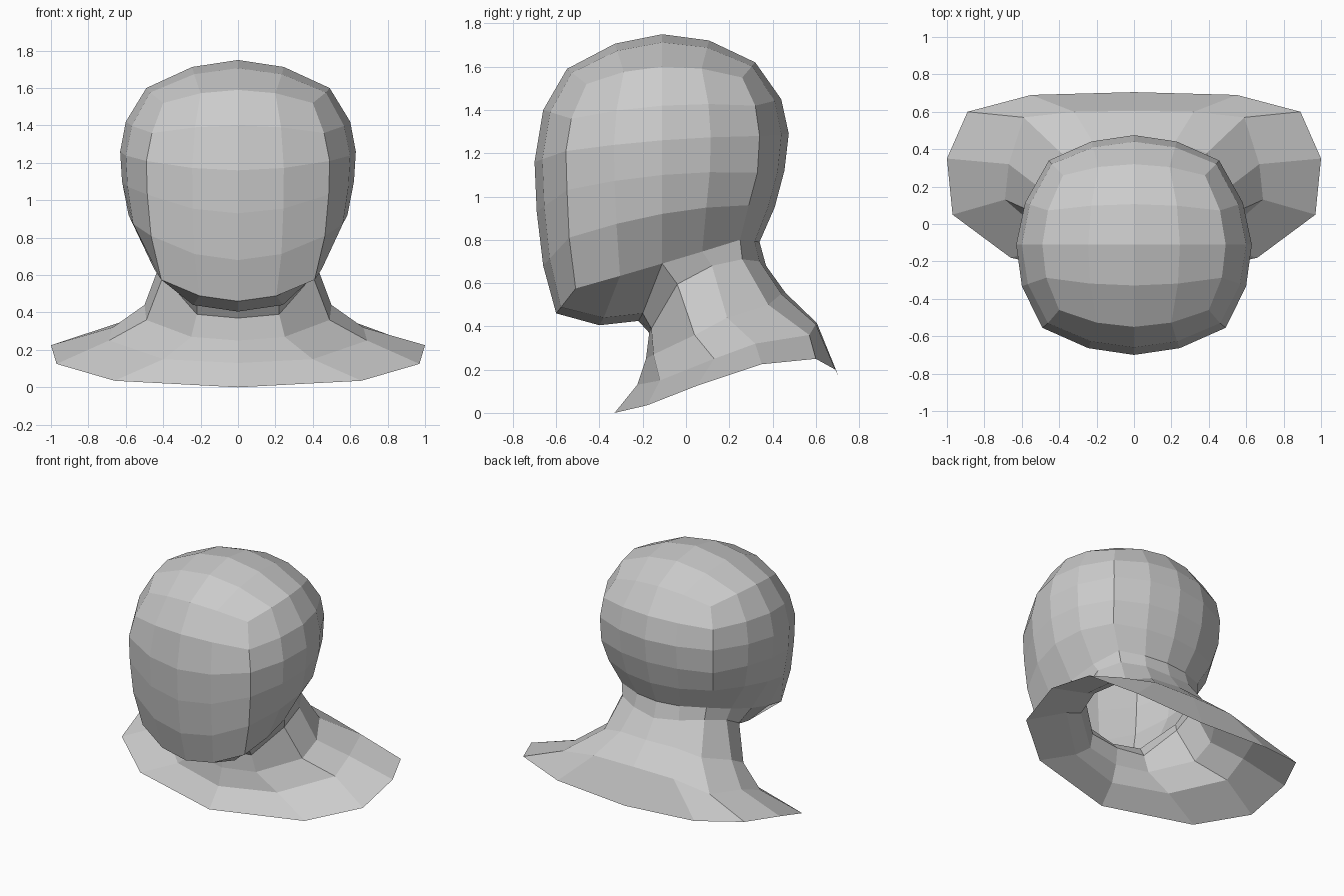
import bpy, bmesh
from mathutils import Vector

if "Cube" in bpy.data.objects:
    bpy.data.objects.remove(bpy.data.objects["Cube"])

bm = bmesh.new()
verts = {}


def vert(p, side=1):
    """Mirrored, shared vertex."""
    key = (round(p[0] * side, 4), round(p[1], 4), round(p[2], 4))
    if key not in verts:
        verts[key] = bm.verts.new(key)
    return verts[key]


def face(*pts):
    """Make a quad on both halves."""
    bm.faces.new([vert(p) for p in pts])
    bm.faces.new([vert(p, -1) for p in reversed(pts)])


def skin(rows):
    for a, b in zip(rows, rows[1:]):
        for i in range(len(a) - 1):
            face(a[i], b[i], b[i + 1], a[i + 1])


def curve(a, b, c, t):
    """Quadratic through a, b, c at t = -1, 0, 1."""
    return a * (t * (t - 1) / 2) + b * (1 - t * t) + c * (t * (t + 1) / 2)


def flip(p):
    return Vector((-p.x, p.y, p.z))


# Head levels, crown to jaw: front centre y z, front corner x y z,
# side x z, rear corner x y z, rear centre y z
levels = [
    (-.55, 1.59, .40, -.46, 1.52, .49, 1.60, .38, .26, 1.55, .32, 1.62),
    (-.66, 1.40, .46, -.53, 1.36, .60, 1.42, .44, .32, 1.42, .44, 1.45),
    (-.70, 1.16, .49, -.555, 1.21, .63, 1.26, .455, .34, 1.28, .475, 1.29),
    (-.69, .93, .485, -.55, 1.03, .62, 1.10, .45, .33, 1.11, .455, 1.12),
    (-.66, .68, .465, -.54, .81, .585, .92, .42, .29, .96, .41, .95),
    (-.60, .46, .41, -.51, .575, .45, .69, .34, .25, .80, .34, .79),
]
rings = []
for fy, fz, cx, cy, cz, sx, sz, rx, ry, rz, by, bz in levels:
    f, c, s = Vector((0, fy, fz)), Vector((cx, cy, cz)), Vector((sx, -.11, sz))
    r, b = Vector((rx, ry, rz)), Vector((0, by, bz))
    rings.append([f, curve(flip(c), f, c, .5), c, curve(c, s, r, -.5), s,
                  curve(c, s, r, .5), r, curve(flip(r), b, r, .5), b])
skin(rings)

# Crown: 4 x 4 rounded patch closing the top ring
top = rings[0]
crown = Vector((0, -.11, 1.75))
grid = [[top[0], top[1], top[2]]]
for k, t in enumerate((-.5, 0, .5)):
    mid, edge = curve(top[0], crown, top[8], t), top[3 + k]
    grid.append([mid, curve(flip(edge), mid, edge, .5), edge])
grid.append([top[8], top[7], top[6]])
skin(grid)

# Underside of the chin
jaw = rings[5]
chin = [jaw[:3],
        [Vector((0, -.40, .405)), Vector((.24, -.38, .44)), jaw[3]],
        [Vector((0, -.22, .425)), Vector((.22, -.20, .46)), jaw[4]]]
skin(chin)

# Neck and shoulders: half rings from front centre to rear centre
neck = [
    chin[2] + jaw[5:],
    [(0, -.17, .37), (.22, -.16, .39), (.40, -.04, .595), (.41, .12, .68),
     (.33, .26, .71), (.18, .34, .70), (0, .37, .68)],
    [(0, -.185, .25), (.25, -.15, .27), (.49, .04, .36), (.50, .19, .44),
     (.39, .38, .50), (.22, .44, .55), (0, .46, .555)],
    [(0, -.225, .13), (.40, -.12, .15), (.69, .13, .25), (.67, .32, .32),
     (.59, .57, .36), (.32, .60, .41), (0, .605, .415)],
    [(0, -.33, 0), (.66, -.18, .035), (.97, .05, .125), (1, .35, .225),
     (.89, .60, .25), (.55, .69, .20), (0, .705, .17)],
]
skin(neck)

bmesh.ops.recalc_face_normals(bm, faces=bm.faces)
mesh = bpy.data.meshes.new("head_and_shoulders")
bm.to_mesh(mesh)
bm.free()
obj = bpy.data.objects.new("head_and_shoulders", mesh)
bpy.context.collection.objects.link(obj)
